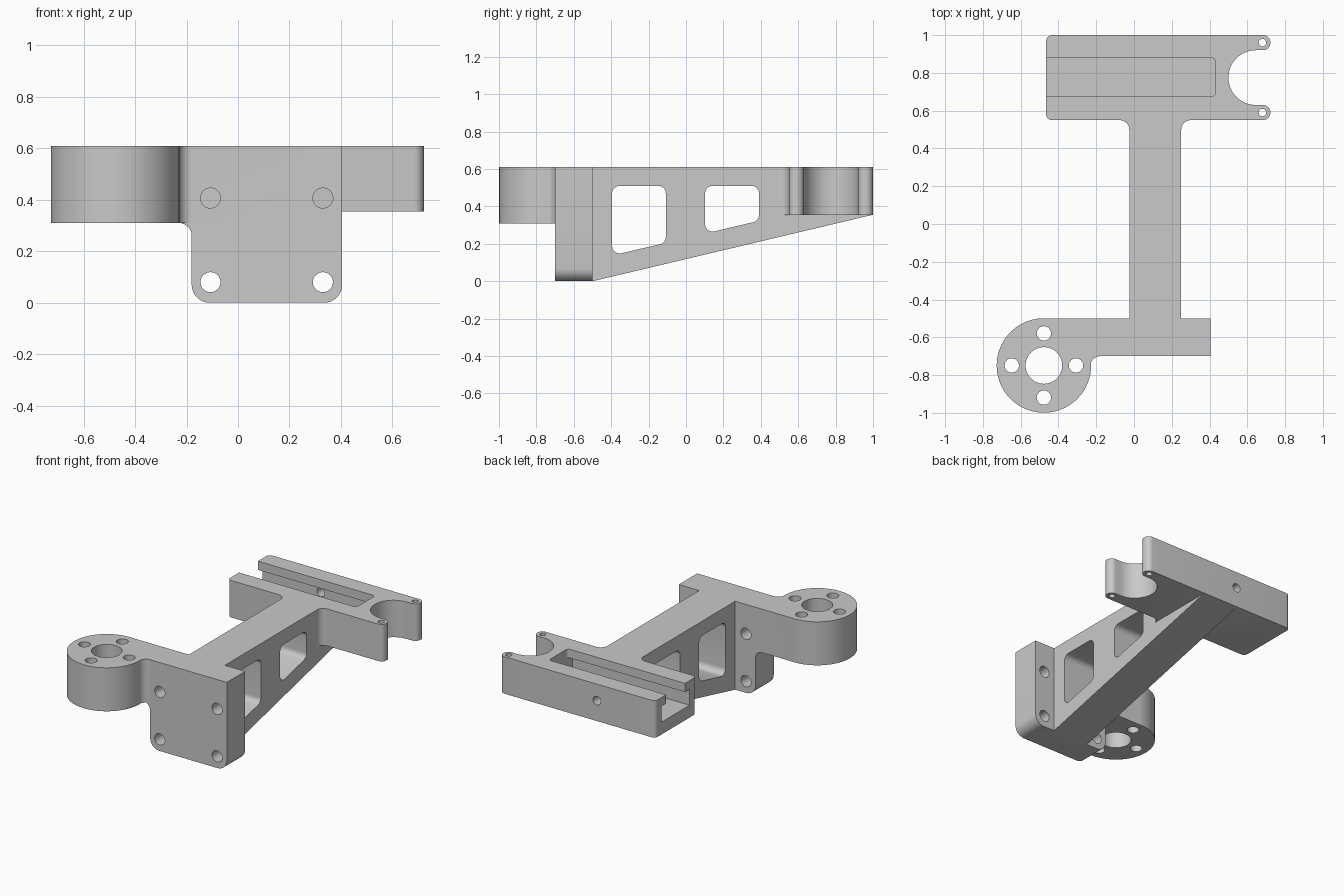
import bpy, bmesh, math
from mathutils import Vector

cube = bpy.data.objects.get("Cube")
if cube:
    bpy.data.objects.remove(cube, do_unlink=True)

grey = bpy.data.materials.new("cast_grey")
grey.use_nodes = True
grey.diffuse_color = (0.586, 0.586, 0.586, 1)
grey.node_tree.nodes["Principled BSDF"].inputs["Base Color"].default_value = grey.diffuse_color

TOP = 0.61
PLACE = {"x": lambda a, b, t: (t, a, b),
         "y": lambda a, b, t: (a, t, b),
         "z": lambda a, b, t: (a, b, t)}


def rounded(corners, steps=8):
    """Turn (a, b, radius) corners into an outline with filleted corners."""
    out = []
    for i, c in enumerate(corners):
        p = Vector(c[:2])
        if len(c) < 3:
            out.append(p)
            continue
        u = (Vector(corners[i - 1][:2]) - p).normalized()
        v = (Vector(corners[(i + 1) % len(corners)][:2]) - p).normalized()
        half = math.acos(u.dot(v)) / 2
        centre = p + (u + v).normalized() * c[2] / math.sin(half)
        start = p + u * c[2] / math.tan(half) - centre
        end = p + v * c[2] / math.tan(half) - centre
        a0 = math.atan2(start.y, start.x)
        sweep = math.remainder(math.atan2(end.y, end.x) - a0, math.tau)
        for k in range(steps + 1):
            t = a0 + sweep * k / steps
            out.append(centre + c[2] * Vector((math.cos(t), math.sin(t))))
    return out


def circle(a, b, r, n=32):
    return [Vector((a + r * math.cos(math.tau * k / n), b + r * math.sin(math.tau * k / n)))
            for k in range(n)]


def box(a0, a1, b0, b1):
    return [(a0, b0), (a1, b0), (a1, b1), (a0, b1)]


def prism(name, outline, axis, lo, hi):
    """Extrude an outline along an axis."""
    bm = bmesh.new()
    face = bm.faces.new([bm.verts.new(PLACE[axis](p[0], p[1], lo)) for p in outline])
    new = bmesh.ops.extrude_face_region(bm, geom=[face])["geom"]
    shift = Vector(PLACE[axis](0, 0, hi - lo))
    bmesh.ops.translate(bm, vec=shift, verts=[g for g in new if isinstance(g, bmesh.types.BMVert)])
    bmesh.ops.recalc_face_normals(bm, faces=bm.faces)
    mesh = bpy.data.meshes.new(name)
    bm.to_mesh(mesh)
    bm.free()
    mesh.materials.append(grey)
    obj = bpy.data.objects.new(name, mesh)
    bpy.context.collection.objects.link(obj)
    return obj


def combine(body, tool, operation):
    mod = body.modifiers.new(tool.name, "BOOLEAN")
    mod.operation, mod.solver, mod.object = operation, "EXACT", tool
    bpy.context.view_layer.objects.active = body
    bpy.ops.object.modifier_apply(modifier=mod.name)
    bpy.data.objects.remove(tool, do_unlink=True)


def cut(outline, axis, lo, hi):
    combine(body, prism("cutter", outline, axis, lo, hi), "DIFFERENCE")


# Front plate with side arm
body = prism("bracket_body", rounded([
    (-0.48, TOP), (-0.48, 0.31), (-0.18, 0.31, 0.05), (-0.18, 0, 0.07),
    (0.405, 0, 0.07), (0.405, TOP)]), "y", -0.7, -0.5)

# Round boss and the fillet joining it to the arm
RX, RY = -0.477, -0.749
combine(body, prism("boss", circle(RX, RY, 0.25, 80), "z", 0.31, TOP), "UNION")
arc = [(-0.18 + 0.05 * math.cos(t), -0.75 + 0.05 * math.sin(t))
       for t in [math.pi / 2 * (1 + k / 8) for k in range(9)]]
combine(body, prism("boss_fillet", [(-0.3, -0.6), (-0.18, -0.6)] + arc + [(-0.3, -0.75)],
                    "z", 0.31, TOP), "UNION")

# Tapered web
combine(body, prism("web", [(-0.55, TOP), (-0.55, 0.02), (-0.5, 0.0), (0.998, 0.355), (0.998, TOP)],
                    "x", -0.025, 0.25), "UNION")

# Rear block with forked end, blended into the web
combine(body, prism("rear_block", rounded([
    (-0.465, 0.55, 0.03), (-0.025, 0.55, 0.05), (-0.025, 0.45), (0.25, 0.45), (0.25, 0.55, 0.05),
    (0.722, 0.55, 0.039), (0.722, 0.63, 0.039), (0.645, 0.63), (0.645, 0.92),
    (0.722, 0.92, 0.039), (0.722, 1, 0.039), (-0.465, 1, 0.03)]), "z", 0.355, TOP), "UNION")

# Fork throat and tip holes
cut(circle(0.645, 0.775, 0.145, 64), "z", 0.2, 0.8)
for y in (0.59, 0.96):
    cut(circle(0.68, y, 0.02, 20), "z", 0.2, 0.8)

# Undercut slot, open at one end
cut(rounded([(-0.6, 0.675), (0.43, 0.675, 0.02), (0.43, 0.88, 0.02), (-0.6, 0.88)]), "z", 0.44, 0.8)
cut(box(-0.6, 0.43, 0.625, 0.93), "z", 0.44, 0.55)
cut(circle(-0.02, 0.495, 0.03, 24), "y", 0.9, 1.1)

# Boss bore and bolt circle
cut(circle(RX, RY, 0.097, 48), "z", 0.2, 0.8)
for k in range(4):
    t = k * math.pi / 2
    cut(circle(RX + 0.17 * math.cos(t), RY + 0.17 * math.sin(t), 0.038, 24), "z", 0.2, 0.8)

# Plate mounting holes
for x in (-0.107, 0.33):
    for z in (0.08, 0.407):
        cut(circle(x, z, 0.039, 24), "y", -0.8, -0.4)

# Web windows with sloping sills
for y0, y1, z0, z1 in ((-0.395, -0.108, 0.138, 0.205), (0.102, 0.39, 0.255, 0.323)):
    cut(rounded([(y0, z0, 0.04), (y1, z1, 0.04), (y1, 0.51, 0.04), (y0, 0.51, 0.04)]),
        "x", -0.2, 0.4)

# Smooth curved walls, keep hard edges
bpy.ops.object.select_all(action="DESELECT")
body.select_set(True)
bpy.context.view_layer.objects.active = body
bpy.ops.object.shade_smooth_by_angle(angle=math.radians(30))
